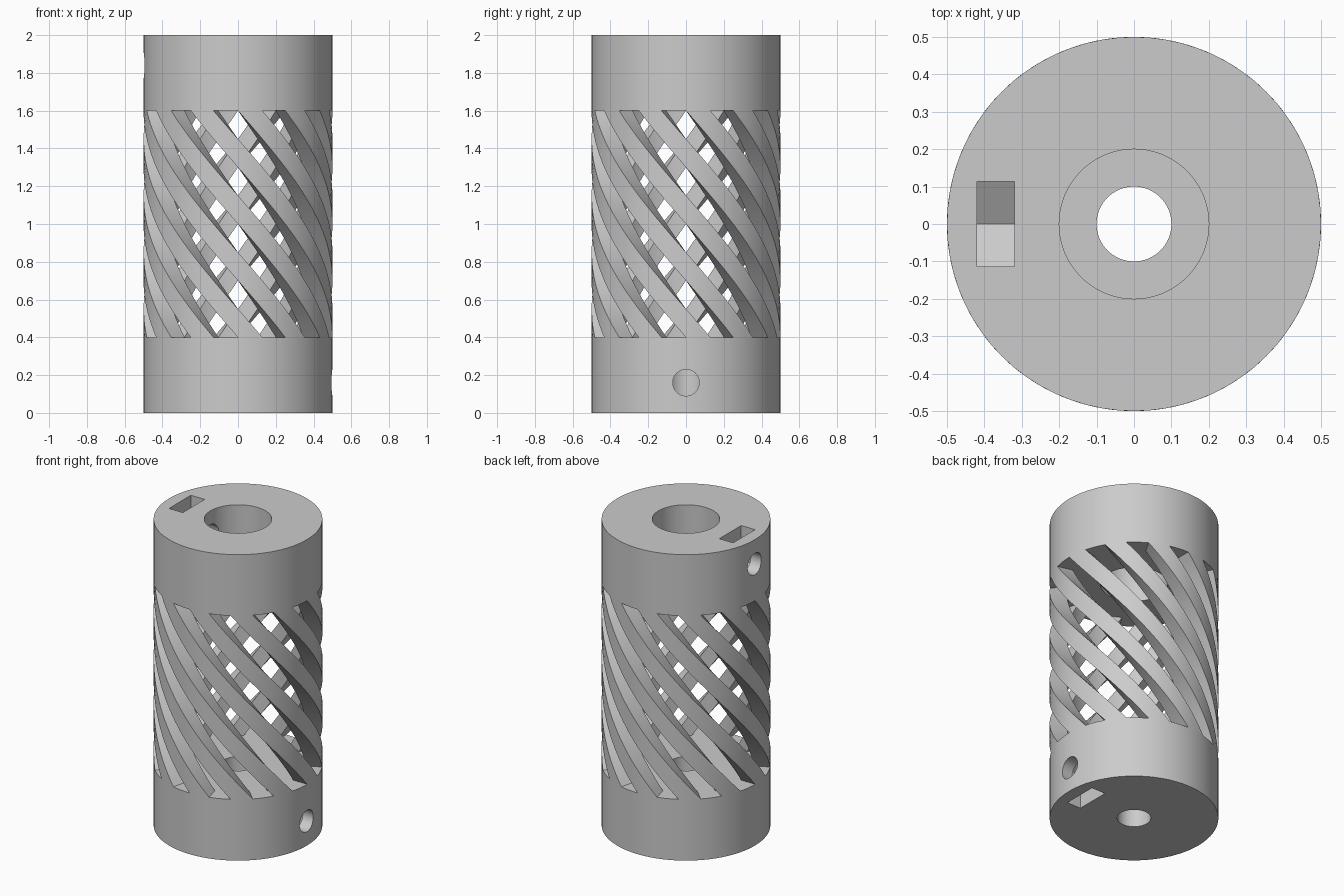
import bpy
import bmesh
from math import sin, cos, pi, radians, sqrt
from mathutils import Matrix

OUTER, INNER = 0.5, 0.4
HEIGHT, CAP = 2.0, 0.4
SEGMENTS = 72

cube = bpy.data.objects.get("Cube")
if cube:
    bpy.data.objects.remove(cube, do_unlink=True)

grey = bpy.data.materials.new("light_grey")
grey.use_nodes = True
grey.diffuse_color = (0.6, 0.6, 0.6, 1)
for node in grey.node_tree.nodes:
    if node.type == 'BSDF_PRINCIPLED':
        node.inputs["Base Color"].default_value = grey.diffuse_color


def to_object(name, bm):
    bmesh.ops.recalc_face_normals(bm, faces=bm.faces)
    mesh = bpy.data.meshes.new(name)
    bm.to_mesh(mesh)
    bm.free()
    mesh.materials.append(grey)
    obj = bpy.data.objects.new(name, mesh)
    bpy.context.collection.objects.link(obj)
    return obj


def cylinder(name, radius, depth, matrix):
    bm = bmesh.new()
    bmesh.ops.create_cone(bm, cap_ends=True, segments=SEGMENTS, radius1=radius,
                          radius2=radius, depth=depth, matrix=matrix)
    return to_object(name, bm)


def prism(name, profile, x0, x1):
    """Extrude a (y, z) profile along x."""
    bm = bmesh.new()
    face = bm.faces.new([bm.verts.new((x0, y, z)) for y, z in profile])
    extruded = bmesh.ops.extrude_face_region(bm, geom=[face])["geom"]
    verts = [v for v in extruded if isinstance(v, bmesh.types.BMVert)]
    bmesh.ops.translate(bm, verts=verts, vec=(x1 - x0, 0, 0))
    return to_object(name, bm)


def cut(obj, cutters):
    """Subtract the cutters, keep the result and drop the cutters."""
    for cutter in cutters:
        cutter.hide_render = True
        mod = obj.modifiers.new("cut", 'BOOLEAN')
        mod.operation = 'DIFFERENCE'
        mod.solver = 'EXACT'
        mod.object = cutter
    graph = bpy.context.evaluated_depsgraph_get()
    mesh = bpy.data.meshes.new_from_object(obj.evaluated_get(graph))
    obj.modifiers.clear()
    obj.data = mesh
    for cutter in cutters:
        bpy.data.objects.remove(cutter, do_unlink=True)


def clamp_end(name, bore, side, top):
    """Solid hub with a shaft bore, a radial screw hole and a nut slot."""
    def level(z):
        return HEIGHT - z if top else z

    middle = Matrix.Translation((0, 0, level(CAP / 2)))
    hub = cylinder(name, OUTER, CAP, middle)
    shaft = cylinder("shaft_cutter", bore, 2 * CAP, middle)
    screw_z = 0.16
    screw = cylinder("screw_cutter", 0.07, 0.6,
                     Matrix.Translation((side * 0.35, 0, level(screw_z)))
                     @ Matrix.Rotation(pi / 2, 4, 'Y'))
    # Nut slot: half a hexagon, open at the outer end of the hub
    flat = 0.113
    tip = 2 * flat / sqrt(3)
    profile = [(-flat, -0.1), (flat, -0.1), (flat, screw_z + tip / 2),
               (0, screw_z + tip), (-flat, screw_z + tip / 2)]
    slot = prism("slot_cutter", [(y, level(z)) for y, z in profile],
                 side * 0.32, side * 0.42)
    cut(hub, [shaft, screw, slot])
    return hub


def spiral_bars(name, count=12, twist=120, steps=36, arc=3):
    """Evenly spaced bars that wind around the axis between the hubs."""
    bm = bmesh.new()
    width = 180 / count
    for k in range(count):
        rings = []
        for i in range(steps + 1):
            t = i / steps
            z = HEIGHT - CAP - t * (HEIGHT - 2 * CAP)
            start = k * 2 * width + t * twist
            angles = [radians(start + width * j / arc) for j in range(arc + 1)]
            section = [(OUTER, a) for a in angles]
            section += [(INNER, a) for a in reversed(angles)]
            rings.append([bm.verts.new((r * sin(a), -r * cos(a), z))
                          for r, a in section])
        n = len(rings[0])
        for upper, lower in zip(rings, rings[1:]):
            for j in range(n):
                m = (j + 1) % n
                bm.faces.new((upper[j], upper[m], lower[m], lower[j]))
        bm.faces.new(rings[0])
        bm.faces.new(rings[-1])
    return to_object(name, bm)


parts = [
    clamp_end("lower_hub", 0.1, 1, False),
    clamp_end("upper_hub", 0.2, -1, True),
    spiral_bars("spiral_bars"),
]

# Smooth curved walls, crisp edges
bpy.ops.object.select_all(action='DESELECT')
for part in parts:
    part.select_set(True)
bpy.context.view_layer.objects.active = parts[0]
bpy.ops.object.shade_smooth_by_angle(angle=radians(30))
